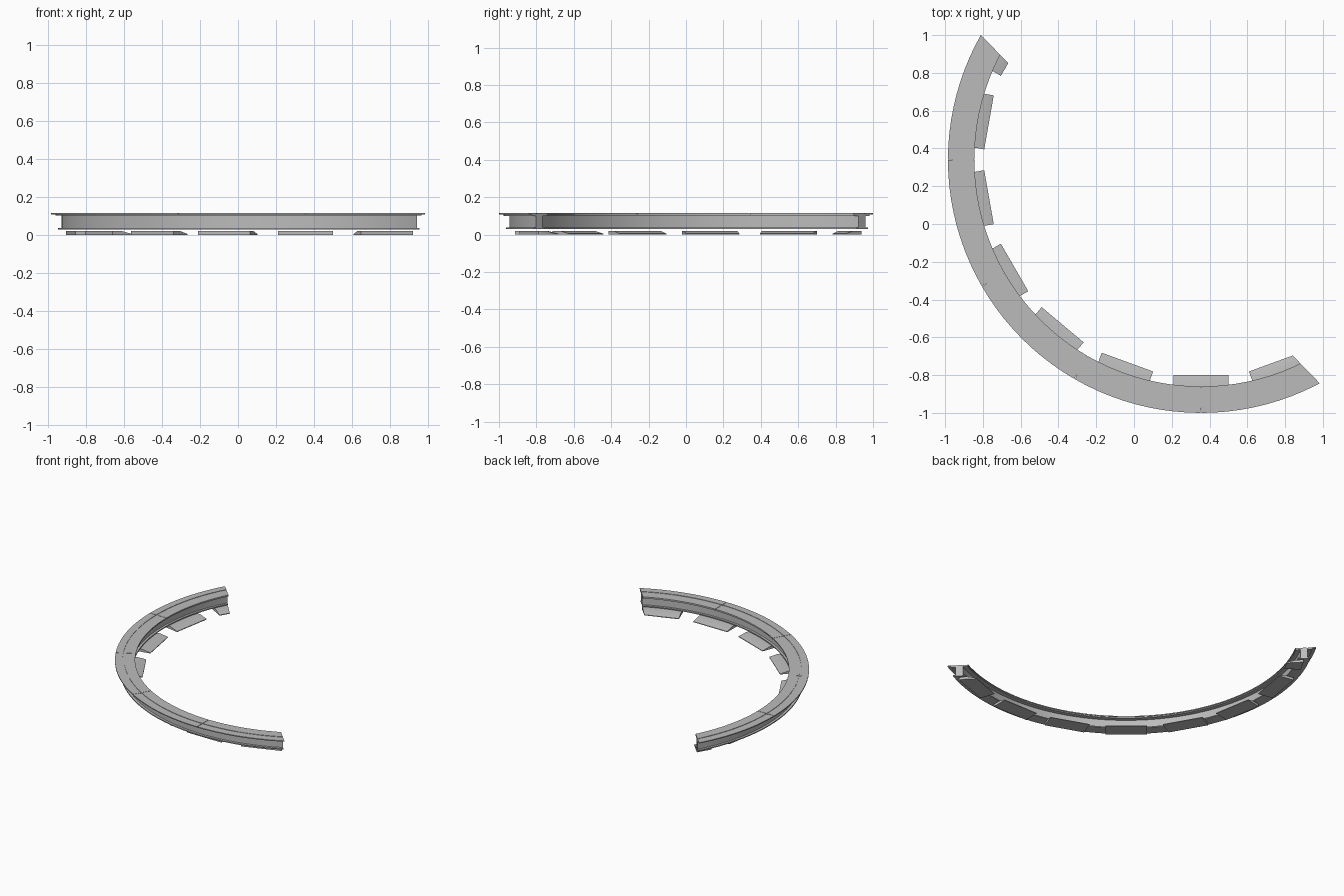
import bpy, bmesh, math
from mathutils import Vector, Matrix

if "Cube" in bpy.data.objects:
    bpy.data.objects.remove(bpy.data.objects["Cube"], do_unlink=True)

CENTRE = Vector((0.355, 0.34, 0))
END_A, END_B = Vector((-0.81, 1.0, 0)), Vector((0.98, -0.84, 0))
CUT_NORMAL = Vector((END_A.y - END_B.y, END_B.x - END_A.x, 0)).normalized()

grey = bpy.data.materials.new("plain_grey")
grey.use_nodes = True
COLOUR = (0.5, 0.5, 0.5, 1)
grey.diffuse_color = COLOUR
grey.node_tree.nodes["Principled BSDF"].inputs["Base Color"].default_value = COLOUR


def finish(name, bm):
    """Trim the part along the straight chord, cap it and shade it."""
    geom = bm.verts[:] + bm.edges[:] + bm.faces[:]
    bmesh.ops.bisect_plane(bm, geom=geom, plane_co=END_A, plane_no=CUT_NORMAL,
                           clear_outer=True)
    bmesh.ops.holes_fill(bm, edges=[e for e in bm.edges if e.is_boundary], sides=0)
    bmesh.ops.recalc_face_normals(bm, faces=bm.faces)
    mesh = bpy.data.meshes.new(name)
    bm.to_mesh(mesh)
    bm.free()
    obj = bpy.data.objects.new(name, mesh)
    bpy.context.collection.objects.link(obj)
    mesh.materials.append(grey)
    bpy.ops.object.select_all(action='DESELECT')
    obj.select_set(True)
    bpy.context.view_layer.objects.active = obj
    bpy.ops.object.shade_smooth_by_angle(angle=math.radians(25))


def sweep(name, profile, start, end):
    """Spin a (radius, height) profile about the ring centre."""
    bm = bmesh.new()
    turn = Matrix.Rotation(math.radians(start), 3, 'Z')
    verts = [bm.verts.new(CENTRE + turn @ Vector((r, 0, z))) for r, z in profile]
    face = bm.faces.new(verts)
    bmesh.ops.spin(bm, geom=[face] + face.edges[:] + verts, cent=CENTRE,
                   axis=(0, 0, 1), angle=math.radians(end - start),
                   steps=round((end - start) / 3), use_duplicate=False)
    finish(name, bm)


def box_profile(r0, r1, z0, z1):
    return [(r0, z0), (r1, z0), (r1, z1), (r0, z1)]


# Curved beam: lower flange, web and stepped upper flange
sweep("lower_flange", box_profile(1.22, 1.302, 0.029, 0.037), 150, 300)
sweep("web", box_profile(1.237, 1.284, 0.036, 0.102), 150, 300)
sweep("upper_flange", box_profile(1.205, 1.315, 0.101, 0.109), 150, 300)

# Top deck in sections with narrow joints and a shallow groove along it
deck = [(1.2, 0.108), (1.34, 0.108), (1.34, 0.115), (1.287, 0.115),
        (1.287, 0.112), (1.275, 0.112), (1.275, 0.115), (1.2, 0.115)]
for i in range(5):
    a = 150 + 30 * i
    sweep(f"deck_section_{i + 1}", deck, a + 0.07, a + 29.93)

# Sloped foot plates under the inner edge
foot = [(1.14, 0), (1.255, 0), (1.255, 0.02), (1.2, 0.02), (1.14, 0.005)]
for i in range(8):
    bm = bmesh.new()
    verts = [bm.verts.new((r, -0.145, z)) for r, z in foot]
    face = bm.faces.new(verts)
    ext = bmesh.ops.extrude_face_region(bm, geom=[face], use_keep_orig=True)
    moved = [g for g in ext["geom"] if isinstance(g, bmesh.types.BMVert)]
    bmesh.ops.translate(bm, verts=moved, vec=(0, 0.29, 0))
    place = Matrix.Translation(CENTRE) @ Matrix.Rotation(math.radians(150 + 20 * i), 4, 'Z')
    bmesh.ops.transform(bm, matrix=place, verts=bm.verts)
    finish(f"foot_plate_{i + 1}", bm)
